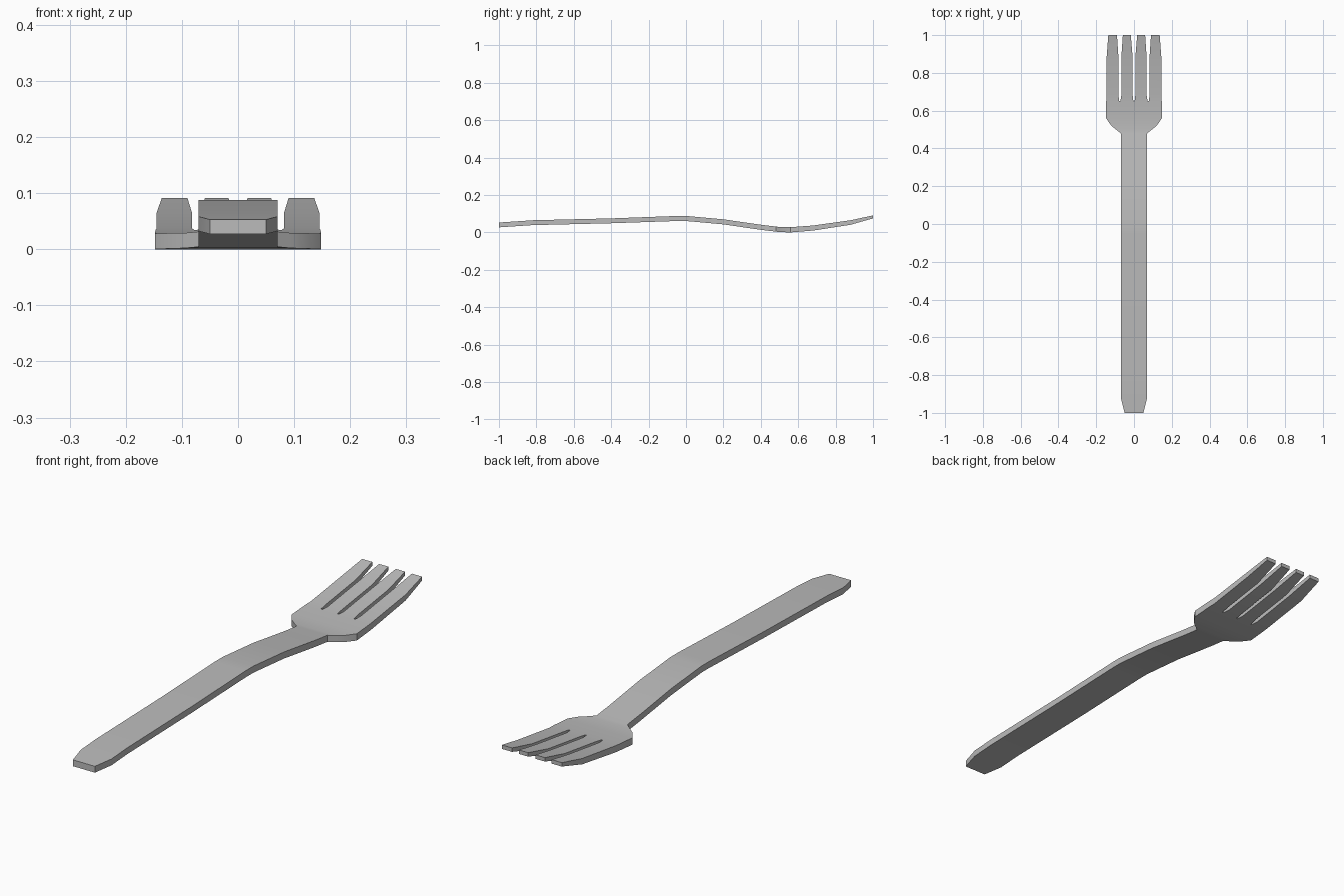
import bpy
import bmesh

default = bpy.data.objects.get("Cube")
if default:
    bpy.data.objects.remove(default, do_unlink=True)

# Side curve: length position, underside height, thickness
CURVE = [(-1, .027, .026), (-.82, .039, .026), (-.4, .049, .026), (-.05, .061, .027),
         (0, .061, .027), (.2, .043, .027), (.4, .014, .027), (.5, .002, .027),
         (.56, 0, .028), (.68, .01, .027), (.88, .041, .024), (1, .075, .016)]


def bend(y):
    for (y0, z0, t0), (y1, z1, t1) in zip(CURVE, CURVE[1:]):
        if y <= y1 + 1e-6:
            f = (y - y0) / (y1 - y0)
            return z0 + f * (z1 - z0), t0 + f * (t1 - t0)
    return CURVE[-1][1:]


bm = bmesh.new()


def plate(points):
    bm.faces.new([bm.verts.new((x, y, 0)) for x, y in points])


def symmetric(right_side):
    plate(right_side + [(-x, y) for x, y in reversed(right_side)])


# Handle with a tapered end
symmetric([(.05, -1), (.07, -.92), (.07, .48)])

# Head with flared shoulders, ending at the roots of the slots
ROOT = .65
symmetric([(.07, .48), (.12, .52), (.148, .56), (.147, ROOT),
           (.078, ROOT), (.072, ROOT), (.003, ROOT)])

# Four tapering tines: inner and outer edge at root, shoulder and tip
for side in (1, -1):
    for root, shoulder, tip in [((.003, .072), (.007, .067), (.017, .059)),
                                ((.078, .147), (.082, .145), (.09, .136))]:
        plate([(side * x, y) for x, y in (
            (root[0], ROOT), (root[1], ROOT), (shoulder[1], .68), (shoulder[1], .88),
            (tip[1], 1), (tip[0], 1), (shoulder[0], .88), (shoulder[0], .68))])
bmesh.ops.remove_doubles(bm, verts=bm.verts[:], dist=.0005)

# Cut across at every bend, thicken, then follow the side curve
for y in sorted({c[0] for c in CURVE[1:-1]} | {-.92, .52}):
    bmesh.ops.bisect_plane(bm, geom=bm.verts[:] + bm.edges[:] + bm.faces[:],
                           plane_co=(0, y, 0), plane_no=(0, 1, 0), dist=.0001)
top = bmesh.ops.extrude_face_region(bm, geom=bm.faces[:])["geom"]
upper = {v for v in top if isinstance(v, bmesh.types.BMVert)}
for v in bm.verts:
    z, thickness = bend(v.co.y)
    v.co.z = z + (thickness if v in upper else 0)
bmesh.ops.recalc_face_normals(bm, faces=bm.faces[:])

mesh = bpy.data.meshes.new("fork")
bm.to_mesh(mesh)
bm.free()
fork = bpy.data.objects.new("fork", mesh)
bpy.context.collection.objects.link(fork)

# Plain grey metal
grey = bpy.data.materials.new("grey metal")
grey.use_nodes = True
grey.diffuse_color = (.5, .5, .5, 1)
grey.node_tree.nodes["Principled BSDF"].inputs["Base Color"].default_value = (.5, .5, .5, 1)
mesh.materials.append(grey)

bpy.ops.object.select_all(action="DESELECT")
fork.select_set(True)
bpy.context.view_layer.objects.active = fork
bpy.ops.object.shade_smooth_by_angle(angle=.52)
